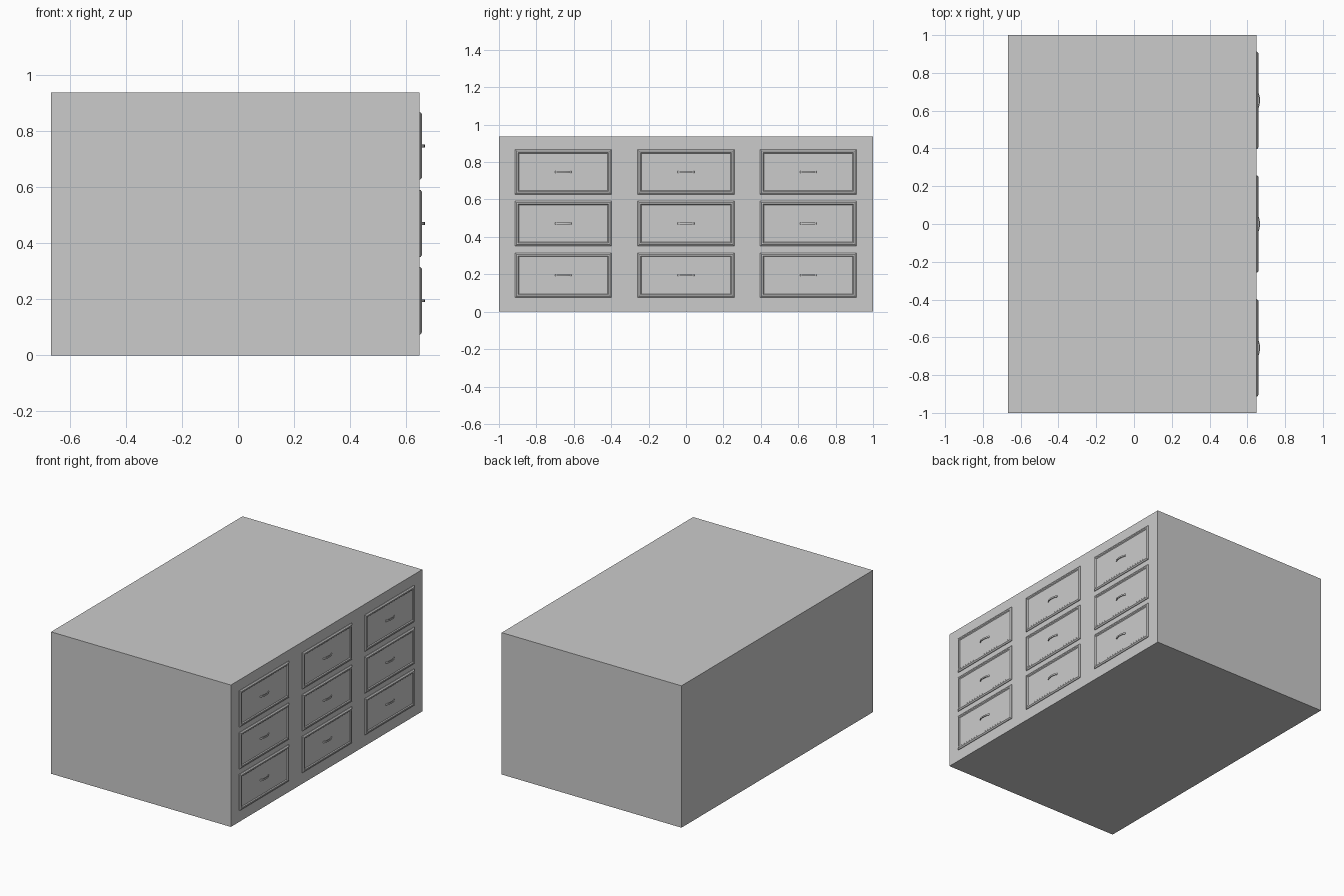
import bpy, bmesh, math

if "Cube" in bpy.data.objects:
    bpy.data.objects.remove(bpy.data.objects["Cube"])

FRONT = 0.648    # x of the cabinet face carrying the drawers
PANEL = 0.653    # x of the recessed drawer panel


def make_object(name, bm):
    bmesh.ops.recalc_face_normals(bm, faces=bm.faces)
    mesh = bpy.data.meshes.new(name)
    bm.to_mesh(mesh)
    bm.free()
    obj = bpy.data.objects.new(name, mesh)
    bpy.context.collection.objects.link(obj)
    return obj


def skin(name, rings):
    """Bridge successive four-point rings and cap both ends."""
    bm = bmesh.new()
    loops = [[bm.verts.new(p) for p in ring] for ring in rings]
    for a, b in zip(loops, loops[1:]):
        for i in range(4):
            j = (i + 1) % 4
            bm.faces.new((a[i], a[j], b[j], b[i]))
    bm.faces.new(loops[0])
    bm.faces.new(loops[-1])
    return make_object(name, bm)


def rect(x, y, z, hy, hz):
    return [(x, y - hy, z - hz), (x, y + hy, z - hz),
            (x, y + hy, z + hz), (x, y - hy, z + hz)]


# Cabinet body
skin("cabinet_body", [rect(-0.667, 0, 0.469, 1.0, 0.469),
                      rect(FRONT, 0, 0.469, 1.0, 0.469)])


# Drawer front: chamfered rim around a recessed panel
def drawer(name, y, z):
    profile = [(0, FRONT - 0.002), (0, 0.652), (0.008, 0.658),
               (0.016, 0.658), (0.021, PANEL)]
    skin(name, [rect(x, y, z, 0.258 - inset, 0.12 - inset)
                for inset, x in profile])


# Bow handle: small rectangular section swept along an arch
def handle(name, y, z, steps=12):
    rings = []
    for i in range(steps + 1):
        a = math.pi * i / steps
        outer = (PANEL - 0.001 + 0.015 * math.sin(a), y - 0.045 * math.cos(a))
        inner = (PANEL - 0.001 + 0.010 * math.sin(a), y - 0.037 * math.cos(a))
        rings.append([(*outer, z - 0.005), (*outer, z + 0.005),
                      (*inner, z + 0.005), (*inner, z - 0.005)])
    obj = skin(name, rings)
    for f in obj.data.polygons:
        f.use_smooth = True
    bpy.context.view_layer.objects.active = obj
    obj.select_set(True)
    bpy.ops.object.shade_smooth_by_angle(angle=math.radians(40))
    obj.select_set(False)


# Three columns by three rows
for col, y in enumerate((-0.656, 0.0, 0.654)):
    for row, z in enumerate((0.195, 0.471, 0.748)):
        drawer(f"drawer_front_{col}_{row}", y, z)
        handle(f"drawer_handle_{col}_{row}", y, z)
